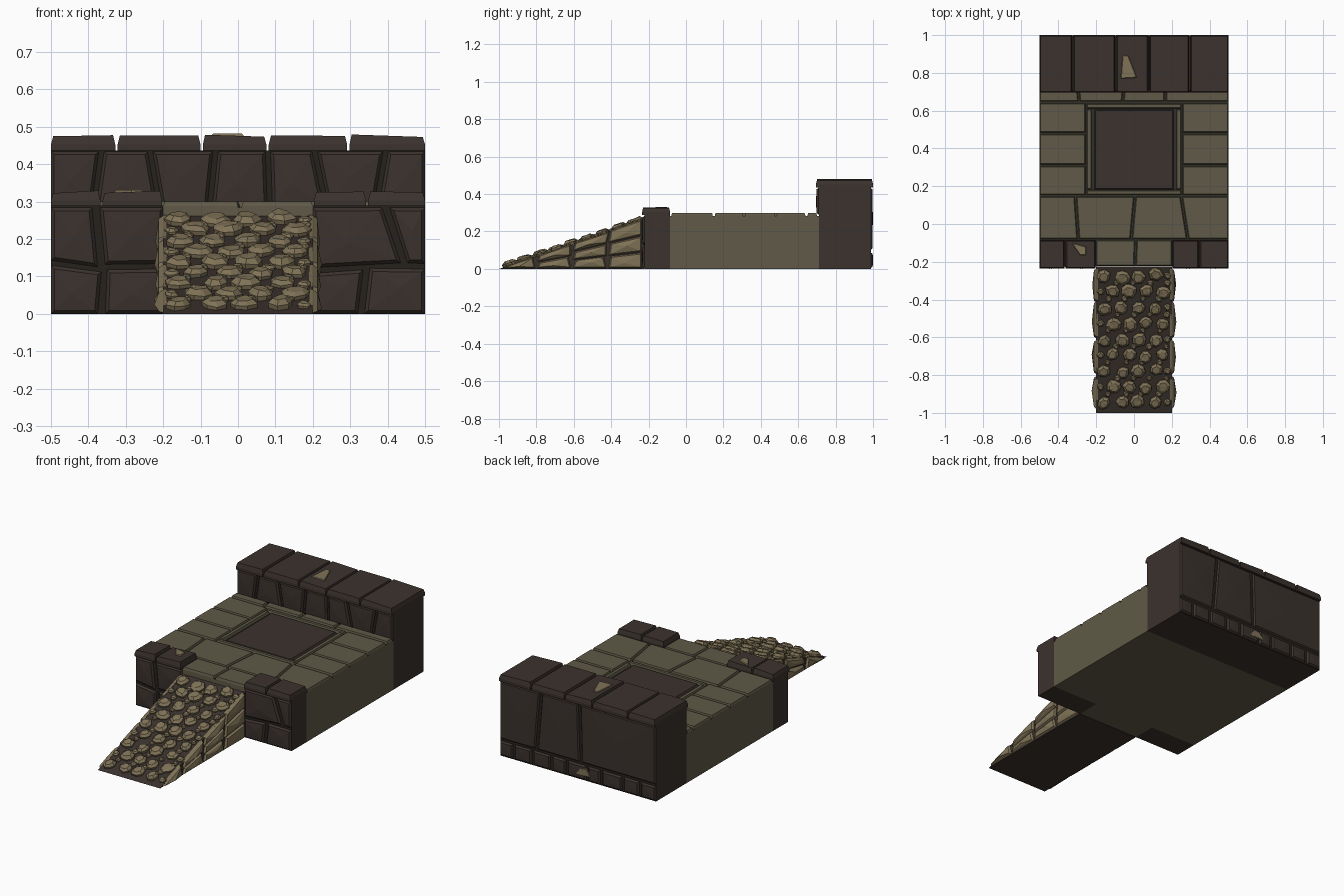
import bpy, bmesh, math, random
from mathutils import Vector

random.seed(4)
old = bpy.data.objects.get("Cube")
if old:
    bpy.data.objects.remove(old)


def material(name, rgb):
    m = bpy.data.materials.new(name)
    m.use_nodes = True
    col = (*rgb, 1)
    m.diffuse_color = col
    bsdf = m.node_tree.nodes["Principled BSDF"]
    bsdf.inputs["Base Color"].default_value = col
    bsdf.inputs["Roughness"].default_value = 0.9
    return m


BROWN = material("dark brown stone", (0.044, 0.032, 0.027))
JOINT = material("dark joint", (0.019, 0.015, 0.012))
OLIVE = material("olive paving", (0.115, 0.102, 0.063))
GROOVE = material("dark olive groove", (0.032, 0.029, 0.019))
TAN = material("tan cobble", (0.215, 0.170, 0.095))

# Map (across, up, outward) onto the direction a face looks
UP = lambda u, v, w: Vector((u, v, w))
FRONT = lambda u, v, w: Vector((u, -w, v))
BACK = lambda u, v, w: Vector((u, w, v))
RIGHT = lambda u, v, w: Vector((w, u, v))
LEFT = lambda u, v, w: Vector((-w, u, v))


def finish(bm, name, mats, rule=None):
    bmesh.ops.recalc_face_normals(bm, faces=bm.faces)
    if rule:
        for f in bm.faces:
            f.material_index = rule(f)
    me = bpy.data.meshes.new(name)
    bm.to_mesh(me)
    bm.free()
    for m in mats:
        me.materials.append(m)
    ob = bpy.data.objects.new(name, me)
    bpy.context.collection.objects.link(ob)
    return ob


def inset(pts, d):
    out = []
    for i, p in enumerate(pts):
        a, b = pts[i - 1] - p, pts[(i + 1) % len(pts)] - p
        out.append(p + d * (a.normalized() + b.normalized()))
    return out


def stone(bm, pts, face, low, high, edge=0.008, peak=0.0):
    """Chamfered block over an outline, with an optional raised middle."""
    pts = [Vector(p) for p in pts]
    mid = low + (high - low) * 0.4
    loops = [(pts, low), (pts, mid), (inset(pts, edge), high)]
    rings = [[bm.verts.new(face(p.x, p.y, w)) for p in ps] for ps, w in loops]
    n = len(pts)
    for a, b in zip(rings, rings[1:]):
        for i in range(n):
            j = (i + 1) % n
            bm.faces.new((a[i], a[j], b[j], b[i]))
    bm.faces.new(rings[0])
    top = bm.faces.new(rings[-1])
    if peak:
        c = bmesh.ops.poke(bm, faces=[top])["verts"][0]
        off = random.uniform(-0.015, 0.015)
        c.co += face(off, off, peak)


def rect(x0, x1, y0, y1):
    return [(x0, y0), (x1, y0), (x1, y1), (x0, y1)]


def course(bm, joints, v0, v1, face, low, high, gap=0.007, **kw):
    """Row of blocks; each joint is (u at bottom, u at top)."""
    for (a0, a1), (b0, b1) in zip(joints, joints[1:]):
        stone(bm, [(a0 + gap, v0), (b0 - gap, v0), (b1 - gap, v1), (a1 + gap, v1)],
              face, low, high, **kw)


def box(name, x, y, z, mats, rule=None):
    bm = bmesh.new()
    stone(bm, rect(*x, *y), UP, *z, edge=0)
    bmesh.ops.remove_doubles(bm, verts=bm.verts, dist=1e-5)
    return finish(bm, name, mats, rule)


# Platform body
top_dark = lambda f: int(f.normal.z > 0.5)
box("platform_body", (-0.5, 0.5), (-0.085, 0.71), (0, 0.284), [OLIVE, GROOVE], top_dark)
box("entrance_body", (-0.2, 0.2), (-0.222, -0.085), (0, 0.284), [OLIVE, GROOVE], top_dark)

# Paving tiles
bm = bmesh.new()
LOW, HIGH = 0.28, 0.3
kw = dict(gap=0.005, edge=0.004)
course(bm, [(-0.505, -0.505), (-0.29, -0.295), (-0.06, -0.055), (0.165, 0.165), (0.505, 0.505)],
       0.65, 0.70, UP, LOW, HIGH, **kw)
course(bm, [(-0.505, -0.505), (-0.295, -0.31), (-0.015, 0.005), (0.285, 0.25), (0.505, 0.505)],
       -0.078, 0.143, UP, LOW, HIGH, **kw)
course(bm, [(-0.205, -0.205), (0.005, 0.01), (0.205, 0.205)], -0.222, -0.086, UP, LOW, HIGH, **kw)
rows = [0.15, 0.31, 0.48, 0.643]
for x0, x1 in ((-0.5, -0.257), (0.257, 0.5)):
    for y0, y1 in zip(rows, rows[1:]):
        stone(bm, rect(x0, x1, y0 + 0.005, y1 - 0.005), UP, LOW, HIGH, edge=0.004)
finish(bm, "paving_tiles", [OLIVE])

# Frame and sunken panel
bm = bmesh.new()
for y in (0.155, 0.612):
    stone(bm, rect(-0.25, 0.25, y, y + 0.024), UP, LOW, HIGH, edge=0.004)
for x in (-0.25, 0.224):
    stone(bm, rect(x, x + 0.026, 0.184, 0.607), UP, LOW, HIGH, edge=0.004)
finish(bm, "panel_frame", [OLIVE])
bm = bmesh.new()
stone(bm, rect(-0.21, 0.21, 0.183, 0.606), UP, LOW, 0.297, edge=0.005)
finish(bm, "centre_panel", [BROWN])

# Wall cores, dark where the joints show
face_dark = lambda f: int(abs(f.normal.y) > 0.5)
box("back_wall_core", (-0.5, 0.5), (0.71, 0.988), (0, 0.436), [BROWN, JOINT], face_dark)
for side, x in (("right", (-0.5, -0.2)), ("left", (0.2, 0.5))):
    box(f"front_wall_core_{side}", x, (-0.222, -0.085), (0, 0.29), [BROWN, JOINT], face_dark)

# Wall facing stones
bm = bmesh.new()
E = 0.507
course(bm, [(-E, -E), (-0.385, -0.365), (-0.21, -0.235), (-0.075, -0.06), (0.085, 0.08),
            (0.235, 0.205), (0.37, 0.395), (E, E)], 0.29, 0.434, FRONT, -0.715, -0.699, peak=0.004)
course(bm, [(-E, -E), (-0.02, -0.01), (0.265, 0.235), (E, E)], 0.1, 0.434,
       BACK, 0.98, 0.996, peak=0.003)
small = [-E, -0.40, -0.29, -0.15, -0.06, 0.07, 0.17, 0.29, 0.41, E]
course(bm, [(x, x) for x in small], 0.004, 0.088, BACK, 0.98, 0.998, peak=0.002)
finish(bm, "back_wall_stones", [BROWN])

bm = bmesh.new()
outlines = [
    [(-0.5, 0), (-0.375, 0), (-0.365, 0.112), (-0.5, 0.13)],
    [(-0.355, 0), (-0.2, 0), (-0.2, 0.12), (-0.35, 0.118)],
    [(-0.5, 0.143), (-0.375, 0.125), (-0.39, 0.284), (-0.5, 0.284)],
    [(-0.355, 0.132), (-0.2, 0.134), (-0.2, 0.284), (-0.37, 0.284)],
    [(0.2, 0), (0.32, 0), (0.335, 0.118), (0.2, 0.108)],
    [(0.338, 0), (0.5, 0), (0.5, 0.12), (0.352, 0.122)],
    [(0.2, 0.123), (0.435, 0.136), (0.385, 0.284), (0.2, 0.284)],
    [(0.453, 0.136), (0.5, 0.134), (0.5, 0.284), (0.405, 0.284)]]
for o in outlines:
    stone(bm, o, FRONT, 0.215, 0.232, edge=0.009, peak=0.005)
finish(bm, "front_wall_stones", [BROWN])


# Cap stones
def caps(name, joints, y0, y1, z0, z1):
    bm = bmesh.new()
    for a, b in zip(joints, joints[1:]):
        start = len(bm.verts)
        tilt = random.uniform(-0.004, 0.004)
        stone(bm, rect(a + 0.003, b - 0.003, y0, y1), UP, z0, z1 - 0.004, edge=0.006)
        bm.verts.ensure_lookup_table()
        for v in bm.verts[start:]:
            if v.co.z > z1 - 0.01:
                v.co.z += tilt * (1 if v.co.x > (a + b) / 2 else -1)
    finish(bm, name, [BROWN])


caps("back_wall_caps", [-0.503, -0.325, -0.097, 0.079, 0.295, 0.503], 0.695, 1.0, 0.436, 0.48)
caps("front_caps_right", [-0.503, -0.365, -0.2], -0.235, -0.085, 0.288, 0.33)
caps("front_caps_left", [0.2, 0.345, 0.503], -0.235, -0.085, 0.288, 0.33)

# Chipped patches
for name, pts, face, low, high in (
        ("back_cap_chip", [(-0.07, 0.77), (0.015, 0.775), (-0.03, 0.89), (-0.06, 0.895)], UP, 0.474, 0.4815),
        ("front_cap_chip", [(-0.33, -0.1), (-0.285, -0.165), (-0.255, -0.165), (-0.255, -0.12)],
         UP, 0.324, 0.3315),
        ("back_wall_chip", [(-0.09, 0.03), (0.01, 0.03), (-0.02, 0.07), (-0.06, 0.075)], BACK, 0.994, 1.0)):
    bm = bmesh.new()
    stone(bm, pts, face, low, high, edge=0.003)
    finish(bm, name, [TAN])

# Ramp wedge
Y0, Y1, RISE = -1.0, -0.225, 0.262
height = lambda y: RISE * (y - Y0) / (Y1 - Y0)
bm = bmesh.new()
ends = [[bm.verts.new((x, y, z)) for y, z in ((Y0, 0), (Y1, 0), (Y1, RISE))] for x in (-0.2, 0.2)]
for e in ends:
    bm.faces.new(e)
for i in range(3):
    j = (i + 1) % 3
    bm.faces.new((ends[0][i], ends[0][j], ends[1][j], ends[1][i]))
finish(bm, "ramp_body", [BROWN])

# Stones on both flanks, in courses that thin out toward the foot
bm = bmesh.new()
spans = [(-0.985, -0.8, 1), (-0.8, -0.61, 2), (-0.61, -0.42, 3), (-0.42, -0.232, 3)]
for face in (LEFT, RIGHT):
    for a, b, count in spans:
        for k in range(count):
            f0, f1 = k / count, (k + 1) / count
            lean = 0.03 * (k - 1) if b < -0.3 else 0
            p, q = a + 0.005, b - 0.005
            z = lambda y, f: height(y) * f * 1.03
            outline = [(p, z(p, f0) + 0.003), (q, z(q, f0) + 0.003),
                       (q + lean * 0.5, z(q, f1) - 0.002), (p + 0.012, z(p + 0.012, f1) - 0.002)]
            stone(bm, outline, face, 0.19, 0.212, edge=0.007, peak=random.uniform(0.005, 0.013))
finish(bm, "ramp_flank_stones", [TAN])

# Cobbles bedded in the slope
angle = math.atan2(RISE, Y1 - Y0)
along = Vector((0, math.cos(angle), math.sin(angle)))
out = Vector((0, -math.sin(angle), math.cos(angle)))


def cobble(bm, x, y, r, h):
    n = random.choice((6, 7, 8))
    turn = random.random() * 6
    centre = Vector((x, y, height(y)))
    wob = [random.uniform(0.85, 1.1) for _ in range(n)]
    rings = []
    for scale, lift in ((0.95, -0.004), (1.0, 0.45 * h), (0.62, 0.95 * h)):
        ring = []
        for i in range(n):
            t = turn + math.tau * i / n
            rr = r * scale * wob[i]
            up = lift + random.uniform(-0.1, 0.1) * h
            ring.append(bm.verts.new(centre + Vector((rr * math.cos(t), 0, 0))
                                     + along * rr * math.sin(t) + out * up))
        rings.append(ring)
    for a, b in zip(rings, rings[1:]):
        for i in range(n):
            j = (i + 1) % n
            bm.faces.new((a[i], a[j], b[j], b[i]))
    bm.faces.new(rings[0])
    bmesh.ops.poke(bm, faces=[bm.faces.new(rings[2])])


bm = bmesh.new()
ROWS = 9
for row in range(ROWS):
    y = -0.945 + row * 0.084
    shift = 0.022 if row % 2 else -0.022
    for col in range(4):
        x = -0.132 + col * 0.088 + shift + random.uniform(-0.007, 0.007)
        cobble(bm, x, y + random.uniform(-0.01, 0.01), random.uniform(0.034, 0.042),
               random.uniform(0.02, 0.027))
        if row < ROWS - 1:
            cobble(bm, x + 0.02, y + 0.046, random.uniform(0.013, 0.019), 0.013)
    cobble(bm, -0.177 if row % 2 else 0.177, y, 0.02, 0.014)
finish(bm, "ramp_cobbles", [TAN])
